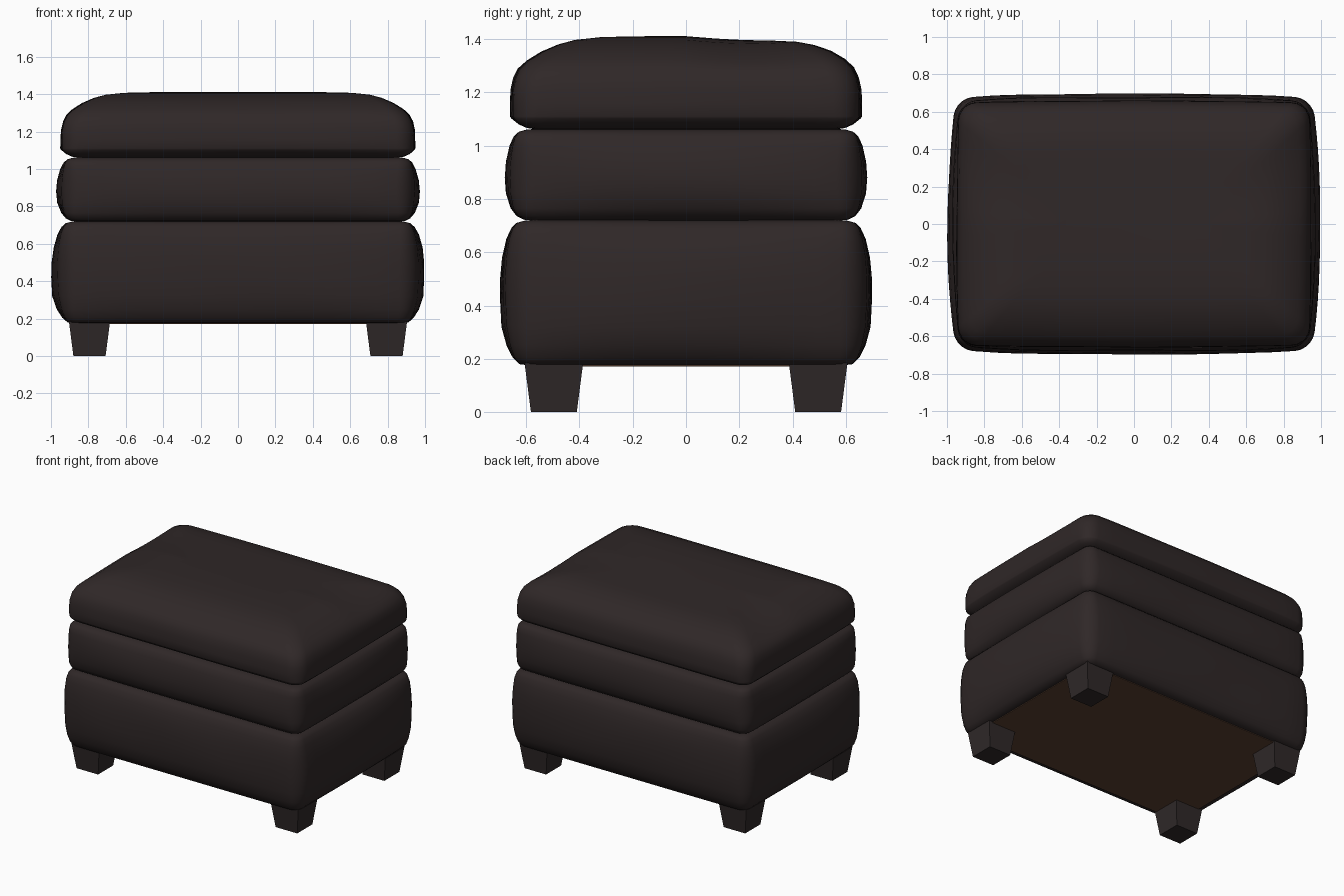
import bpy, bmesh, math

if "Cube" in bpy.data.objects:
    bpy.data.objects.remove(bpy.data.objects["Cube"])


def material(name, col):
    m = bpy.data.materials.new(name)
    m.diffuse_color = (*col, 1)
    m.use_nodes = True
    m.node_tree.nodes["Principled BSDF"].inputs["Base Color"].default_value = m.diffuse_color
    return m


LEATHER = material("dark leather", (0.0285, 0.0205, 0.0205))
WOOD = material("dark leg wood", (0.0285, 0.0215, 0.0215))
LINING = material("brown underside cloth", (0.105, 0.053, 0.031))


def finish(bm, name, mat, smooth=None):
    bmesh.ops.recalc_face_normals(bm, faces=bm.faces)
    me = bpy.data.meshes.new(name)
    bm.to_mesh(me)
    bm.free()
    me.materials.append(mat)
    ob = bpy.data.objects.new(name, me)
    bpy.context.collection.objects.link(ob)
    if smooth:
        bpy.ops.object.select_all(action='DESELECT')
        ob.select_set(True)
        bpy.context.view_layer.objects.active = ob
        bpy.ops.object.shade_smooth_by_angle(angle=math.radians(smooth))
    return ob


def ring(hx, hy, r, bx, by):
    """Rounded rectangle whose sides bulge outward by bx and by."""
    pts = []
    for k, (sx, sy) in enumerate([(1, 1), (-1, 1), (-1, -1), (1, -1)]):
        for i in range(6):
            a = math.pi / 2 * (k + i / 5)
            pts.append((sx * (hx - r) + r * math.cos(a), sy * (hy - r) + r * math.sin(a)))
        # straight run to the next corner
        nx, ny = [(-1, 1), (-1, -1), (1, -1), (1, 1)][k]
        x0, y0 = pts[-1]
        x1 = nx * (hx - r) + r * math.cos(a)
        y1 = ny * (hy - r) + r * math.sin(a)
        pts += [(x0 + (x1 - x0) * i / 14, y0 + (y1 - y0) * i / 14) for i in range(1, 14)]
    out = []
    for x, y in pts:
        u, v = x / hx, y / hy
        out.append((x + u * bx * (1 - v * v), y + v * by * (1 - abs(u) ** 4)))
    return out


def cushion(name, hx, hy, bx, by, profile, sag=0):
    """Loft of rings; each profile row is height, inset, bulge factor."""
    bm = bmesh.new()
    loops = []
    for z, inset, f in profile:
        loop = []
        for x, y in ring(hx - inset, hy - inset, 0.055 + 0.035 * f, bx * f, by * f):
            wob = 0.003 * f * math.sin(7 * x + 5 * y + 9 * z)
            # the seat is slightly hollow towards the back, fuller at its rear edge
            w = min(1, max(0, (z - 1.25) / 0.1))
            dz = -sag * w * math.sin(math.pi * max(0, y) / 0.5)
            loop.append(bm.verts.new((x * (1 + wob), y * (1 + wob), z + dz)))
        loops.append(loop)
    n = len(loops[0])
    for a, b in zip(loops, loops[1:]):
        for i in range(n):
            bm.faces.new((a[i], a[(i + 1) % n], b[(i + 1) % n], b[i]))
    bm.faces.new(loops[0])
    bm.faces.new(loops[-1])
    return finish(bm, name, LEATHER, 50)


# Upholstered base
cushion("base", 0.951, 0.668, 0.047, 0.028, [
    (0.176, 0.075, 0.0), (0.18, 0.045, 0.1), (0.205, 0.026, 0.3), (0.25, 0.012, 0.6),
    (0.32, 0.002, 0.9), (0.42, 0, 1), (0.5, 0, 1), (0.58, 0.003, 0.85),
    (0.65, 0.010, 0.55), (0.69, 0.021, 0.3), (0.71, 0.034, 0.1), (0.718, 0.06, 0), (0.722, 0.1, 0)])

# Middle cushion
cushion("middle_cushion", 0.938, 0.655, 0.032, 0.024, [
    (0.718, 0.09, 0), (0.722, 0.05, 0.1), (0.735, 0.025, 0.2), (0.765, 0.010, 0.5),
    (0.82, 0.002, 0.9), (0.88, 0, 1), (0.94, 0.002, 0.9), (1.0, 0.008, 0.6),
    (1.035, 0.016, 0.3), (1.052, 0.03, 0.1), (1.06, 0.055, 0), (1.064, 0.1, 0)])

# Domed seat cushion with an undercut lower edge
cushion("seat_cushion", 0.934, 0.643, 0.016, 0.016, [
    (1.06, 0.09, 0), (1.066, 0.05, 0.2), (1.08, 0.022, 0.4), (1.102, 0.002, 0.8),
    (1.11, 0, 1), (1.16, 0, 1), (1.21, 0.002, 1), (1.255, 0.012, 1), (1.29, 0.03, 1),
    (1.32, 0.06, 0.8), (1.353, 0.11, 0.6), (1.38, 0.17, 0.4), (1.397, 0.23, 0.2),
    (1.407, 0.32, 0), (1.41, 0.42, 0), (1.411, 0.52, 0)], sag=0.014)

# Underside cloth panel
bm = bmesh.new()
bmesh.ops.create_cube(bm, size=1)
for v in bm.verts:
    v.co = (v.co.x * 1.75, v.co.y * 1.185, 0.175 + v.co.z * 0.008)
finish(bm, "underside_panel", LINING)

# Tapered square legs
for sx, side in ((-1, "left"), (1, "right")):
    for sy, end in ((-1, "front"), (1, "back")):
        bm = bmesh.new()
        bmesh.ops.create_cube(bm, size=2)
        for v in bm.verts:
            h = 0.11 if v.co.z > 0 else 0.086
            v.co = (sx * 0.794 + v.co.x * h, sy * 0.496 + v.co.y * h,
                    0.185 if v.co.z > 0 else 0)
        finish(bm, f"{end}_{side}_leg", WOOD)
